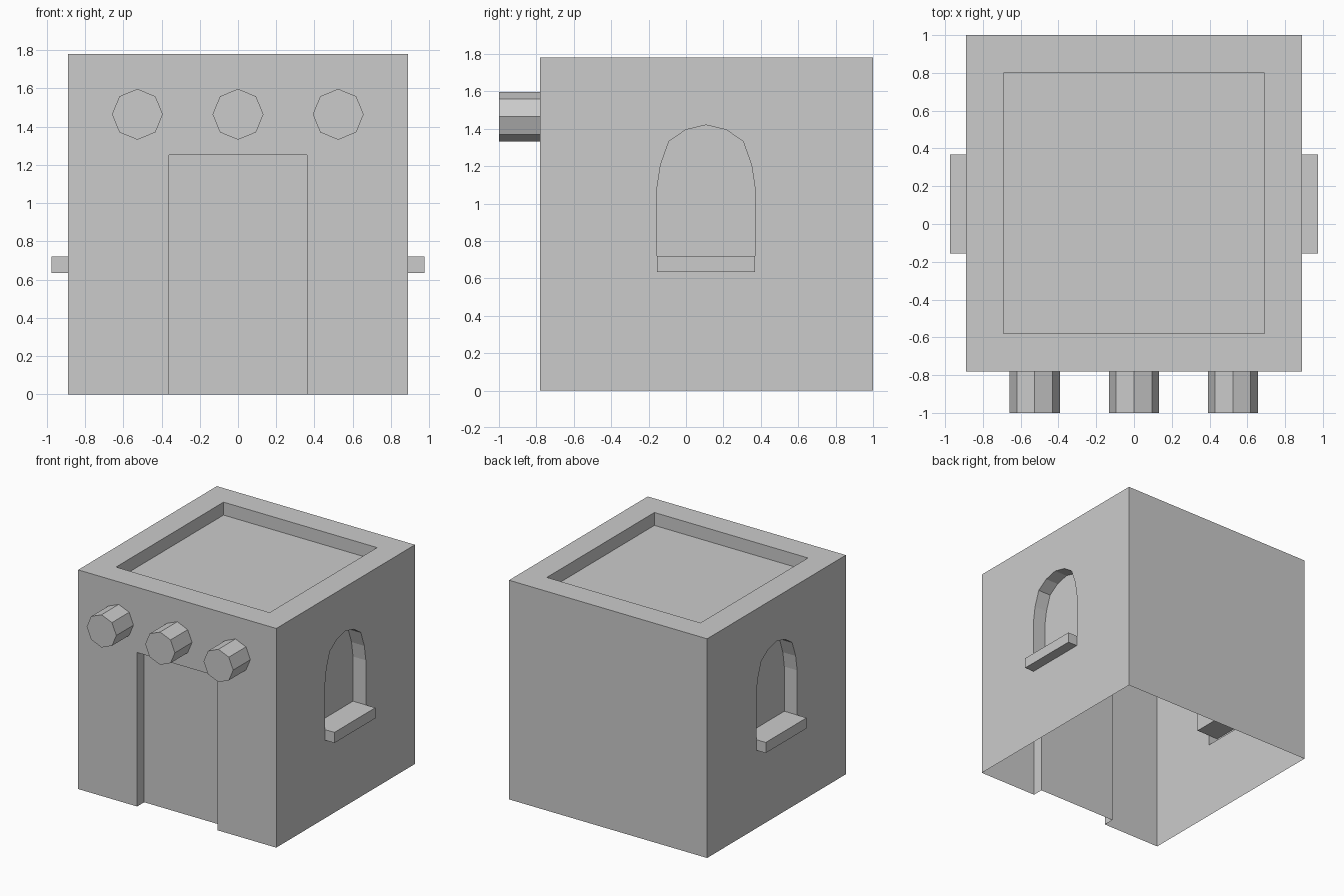
import bpy, bmesh, math

if "Cube" in bpy.data.objects:
    bpy.data.objects.remove(bpy.data.objects["Cube"])


def make_object(name, bm):
    bmesh.ops.recalc_face_normals(bm, faces=bm.faces)
    mesh = bpy.data.meshes.new(name)
    bm.to_mesh(mesh)
    bm.free()
    obj = bpy.data.objects.new(name, mesh)
    bpy.context.collection.objects.link(obj)
    return obj


def prism(name, points, offset):
    """Extrude a flat outline of 3D points along offset."""
    bm = bmesh.new()
    face = bm.faces.new([bm.verts.new(p) for p in points])
    ext = bmesh.ops.extrude_face_region(bm, geom=[face], use_keep_orig=True)
    moved = [g for g in ext["geom"] if isinstance(g, bmesh.types.BMVert)]
    bmesh.ops.translate(bm, verts=moved, vec=offset)
    return make_object(name, bm)


def box(name, x0, x1, y0, y1, z0, z1):
    return prism(name, [(x0, y0, z0), (x1, y0, z0), (x1, y1, z0), (x0, y1, z0)],
                 (0, 0, z1 - z0))


def combine(target, tool, operation):
    mod = target.modifiers.new(operation.title(), "BOOLEAN")
    mod.operation = operation
    mod.solver = "EXACT"
    mod.object = tool
    bpy.context.view_layer.objects.active = target
    bpy.ops.object.modifier_apply(modifier=mod.name)
    bpy.data.objects.remove(tool, do_unlink=True)


HALF, FRONT, BACK, TOP = 0.89, -0.78, 1.0, 1.78

# Main block with sunken roof and recessed doorway
house = box("house_walls", -HALF, HALF, FRONT, BACK, 0, TOP)
combine(house, box("roof_cut", -0.69, 0.69, -0.58, 0.80, TOP - 0.105, TOP + 0.2), "DIFFERENCE")
combine(house, box("door_cut", -0.36, 0.36, FRONT - 0.2, FRONT + 0.09, -0.2, 1.25), "DIFFERENCE")

# Arched window recess and sill on both sides
MID, SILL_TOP = 0.107, 0.72
half_arch = [(0.262, SILL_TOP), (0.262, 1.083), (0.243, 1.207), (0.198, 1.333), (0.108, 1.394)]
arch = half_arch + [(0, 1.42)] + [(-y, z) for y, z in reversed(half_arch)]
for s in (-1, 1):
    sill = box("sill", s * 0.7, s * 0.975, MID - 0.262, MID + 0.262, 0.634, SILL_TOP)
    combine(house, sill, "UNION")
    cutter = prism("window_cut", [(s * (HALF - 0.115), MID + y, z) for y, z in arch],
                   (s * 0.4, 0, 0))
    combine(house, cutter, "DIFFERENCE")

# Open underside
bm = bmesh.new()
bm.from_mesh(house.data)
under = [f for f in bm.faces if all(abs(v.co.z) < 1e-4 for v in f.verts)]
bmesh.ops.delete(bm, geom=under, context="FACES")
bm.to_mesh(house.data)
bm.free()

# Octagonal roof beams poking out of the front wall
for name, x in (("left", -0.526), ("middle", 0.0), ("right", 0.524)):
    ring = [(x + 0.133 * math.cos(i * math.pi / 4), FRONT,
             1.464 + 0.133 * math.sin(i * math.pi / 4)) for i in range(8)]
    prism(name + "_roof_beam", ring, (0, -1 - FRONT, 0))
